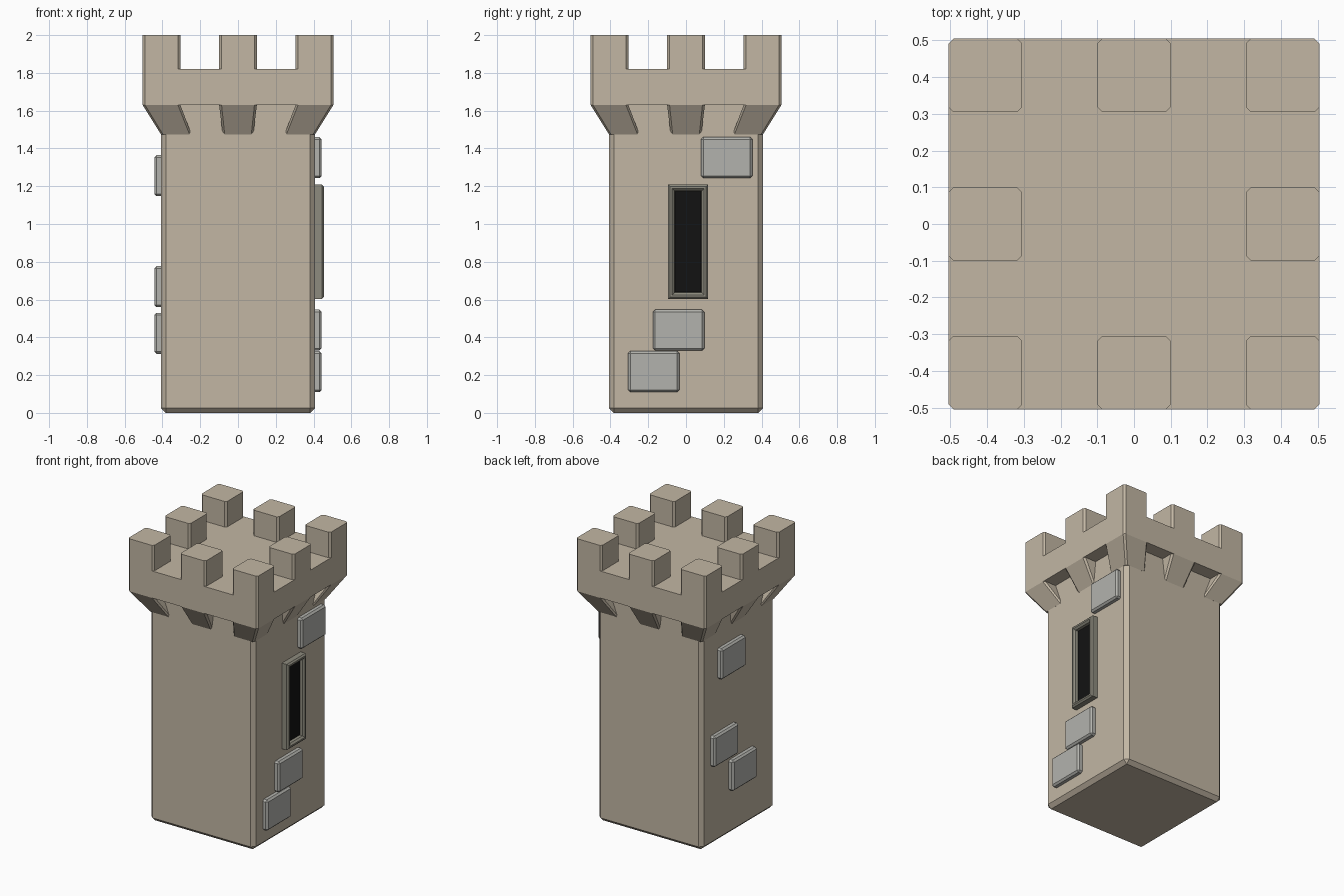
import bpy, bmesh

if "Cube" in bpy.data.objects:
    bpy.data.objects.remove(bpy.data.objects["Cube"])


def material(name, rgb):
    m = bpy.data.materials.new(name)
    m.diffuse_color = (*rgb, 1)
    m.use_nodes = True
    m.node_tree.nodes["Principled BSDF"].inputs["Base Color"].default_value = m.diffuse_color
    return m


STONE = material("sandstone", (0.54, 0.47, 0.37))
BRICK = material("grey_brick", (0.45, 0.45, 0.42))
FRAME = material("frame_stone", (0.27, 0.26, 0.21))
DARK = material("dark_opening", (0.006, 0.006, 0.006))


def finish(name, bm, mat):
    bmesh.ops.recalc_face_normals(bm, faces=bm.faces)
    me = bpy.data.meshes.new(name)
    bm.to_mesh(me)
    bm.free()
    me.materials.append(mat)
    ob = bpy.data.objects.new(name, me)
    bpy.context.collection.objects.link(ob)
    return ob


def box(name, lo, hi, mat, bevel=0.0):
    bm = bmesh.new()
    bmesh.ops.create_cube(bm, size=1)
    for v in bm.verts:
        v.co = [(a + b) / 2 + c * (b - a) for a, b, c in zip(lo, hi, v.co)]
    ob = finish(name, bm, mat)
    if bevel:
        mod = ob.modifiers.new("chamfer", "BEVEL")
        mod.width, mod.segments = bevel, 1
    return ob


def loft(name, rings, mat, cap_start=True, cap_end=True):
    bm = bmesh.new()
    loops = [[bm.verts.new(p) for p in ring] for ring in rings]
    n = len(loops[0])
    for a, b in zip(loops, loops[1:]):
        for i in range(n):
            j = (i + 1) % n
            bm.faces.new((a[i], a[j], b[j], b[i]))
    if cap_start:
        bm.faces.new(loops[0])
    if cap_end:
        bm.faces.new(loops[-1])
    return finish(name, bm, mat)


def footprint(x, y, half, z, scale=1.0, c=0.013):
    # Square outline with chamfered corners, scaled about the tower axis
    h, k = half, half - c
    pts = [(h, -k), (h, k), (k, h), (-k, h), (-h, k), (-h, -k), (-k, -h), (k, -h)]
    return [((x + px) * scale, (y + py) * scale, z) for px, py in pts]


# Tower shaft
box("tower_body", (-0.408, -0.408, 0), (0.408, 0.408, 1.66), STONE, 0.026)

# Overhanging parapet block
loft("parapet", [footprint(0, 0, 0.505, 1.63), footprint(0, 0, 0.505, 1.82)], STONE)

# Merlons, each with a tapered corbel under it
for x in (-0.405, 0, 0.405):
    for y in (-0.405, 0, 0.405):
        if x or y:
            loft("merlon", [footprint(x, y, 0.1, 1.82), footprint(x, y, 0.1, 2)],
                 STONE, cap_start=False)
            loft("corbel", [footprint(x, y, 0.1, 1.475, 0.808), footprint(x, y, 0.1, 1.63)],
                 STONE, cap_end=False)

# Raised bricks: side, y start, z start
for side, y, z in ((1, 0.08, 1.243), (1, -0.175, 0.33), (1, -0.307, 0.11),
                   (-1, -0.04, 1.147), (-1, 0.04, 0.56), (-1, -0.165, 0.313)):
    x0, x1 = sorted((side * 0.36, side * 0.443))
    box("brick", (x0, y, z), (x1, y + 0.272, z + 0.217), BRICK, 0.012)

# Arrow slit: chamfered frame with a dark recessed panel
YC, ZC, HY, HZ = 0.011, 0.906, 0.105, 0.302
profile = [(0, 0.40), (0, 0.445), (0.01, 0.455), (0.021, 0.455), (0.033, 0.443), (0.036, 0.42)]
loft("window_frame",
     [[(x, YC + s * (HY - i), ZC + t * (HZ - i))
       for s, t in ((-1, -1), (1, -1), (1, 1), (-1, 1))] for i, x in profile],
     FRAME, False, False)
box("window_dark", (0.39, YC - 0.07, ZC - 0.267), (0.425, YC + 0.07, ZC + 0.267), DARK)
